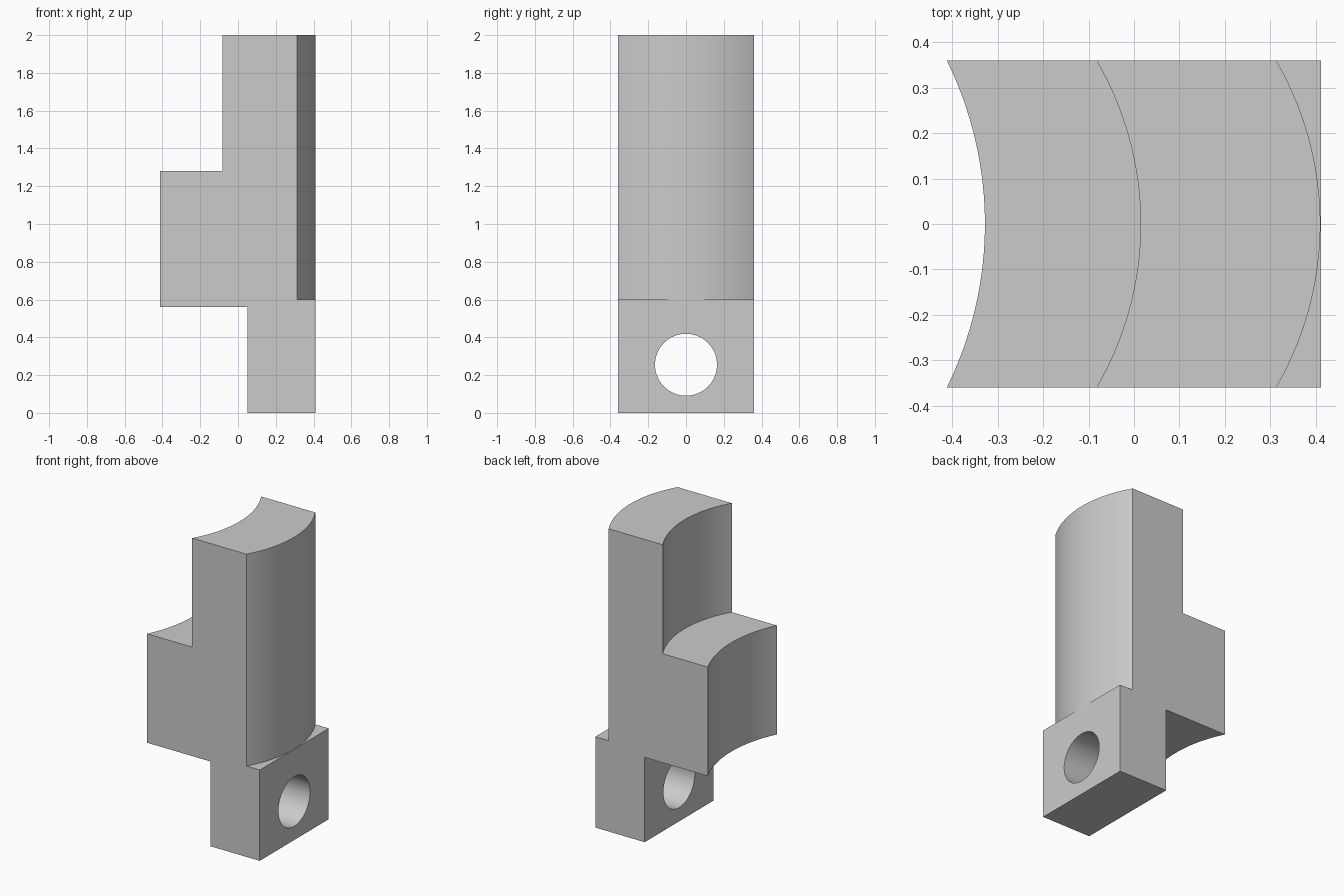
import bpy, bmesh
from math import sin, cos, radians
from mathutils import Matrix

if "Cube" in bpy.data.objects:
    bpy.data.objects.remove(bpy.data.objects["Cube"])


def prism(name, outline, z0, z1):
    """Extrude an xy outline from z0 to z1."""
    bm = bmesh.new()
    face = bm.faces.new([bm.verts.new((x, y, z0)) for x, y in outline])
    top = bmesh.ops.extrude_face_region(bm, geom=[face])["geom"]
    for v in top:
        if isinstance(v, bmesh.types.BMVert):
            v.co.z = z1
    bmesh.ops.recalc_face_normals(bm, faces=bm.faces)
    mesh = bpy.data.meshes.new(name)
    bm.to_mesh(mesh)
    bm.free()
    obj = bpy.data.objects.new(name, mesh)
    bpy.context.collection.objects.link(obj)
    return obj


def rect(x0, x1, half_y):
    return [(x0, -half_y), (x1, -half_y), (x1, half_y), (x0, half_y)]


def arc_outline(tip, radius, side_x, steps=48):
    """Region between an arc bulging towards +x and a straight line at side_x."""
    pts = []
    for i in range(steps + 1):
        a = radians(-36 + 72 * i / steps)
        pts.append((tip - radius + radius * cos(a), radius * sin(a)))
    return pts + [(side_x, pts[-1][1]), (side_x, pts[0][1])]


# Solid block the bracket is carved from
bracket = prism("bracket", rect(-0.412, 0.411, 0.36), 0, 2)

# Curved step, curved back, curved front and the space behind the lug
cutters = [
    prism("upper_back_cutter", arc_outline(0.0145, 0.715, -0.8), 1.28, 2.2),
    prism("back_cutter", arc_outline(-0.328, 0.813, -0.8), -0.3, 2.1),
    prism("front_cutter", arc_outline(0.41, 0.715, 0.8), 0.6, 2.3),
    prism("lug_back_cutter", rect(-0.9, 0.05, 0.5), -0.2, 0.56),
]

# Round hole through the lug
bm = bmesh.new()
bmesh.ops.create_cone(bm, cap_ends=True, segments=64, radius1=0.164, radius2=0.164, depth=1,
                      matrix=Matrix.Translation((0.3, 0, 0.255)) @ Matrix.Rotation(radians(90), 4, 'Y'))
mesh = bpy.data.meshes.new("hole_cutter")
bm.to_mesh(mesh)
bm.free()
hole = bpy.data.objects.new("hole_cutter", mesh)
bpy.context.collection.objects.link(hole)
cutters.append(hole)

# Carve, then remove the cutters
bpy.context.view_layer.objects.active = bracket
for cutter in cutters:
    cutter.hide_render = True
    mod = bracket.modifiers.new(cutter.name, 'BOOLEAN')
    mod.operation = 'DIFFERENCE'
    mod.solver = 'EXACT'
    mod.object = cutter
    bpy.ops.object.modifier_apply(modifier=mod.name)
    bpy.data.objects.remove(cutter)

# Smooth curves with crisp edges
bpy.ops.object.select_all(action='DESELECT')
bracket.select_set(True)
bpy.ops.object.shade_smooth_by_angle(angle=radians(10))
